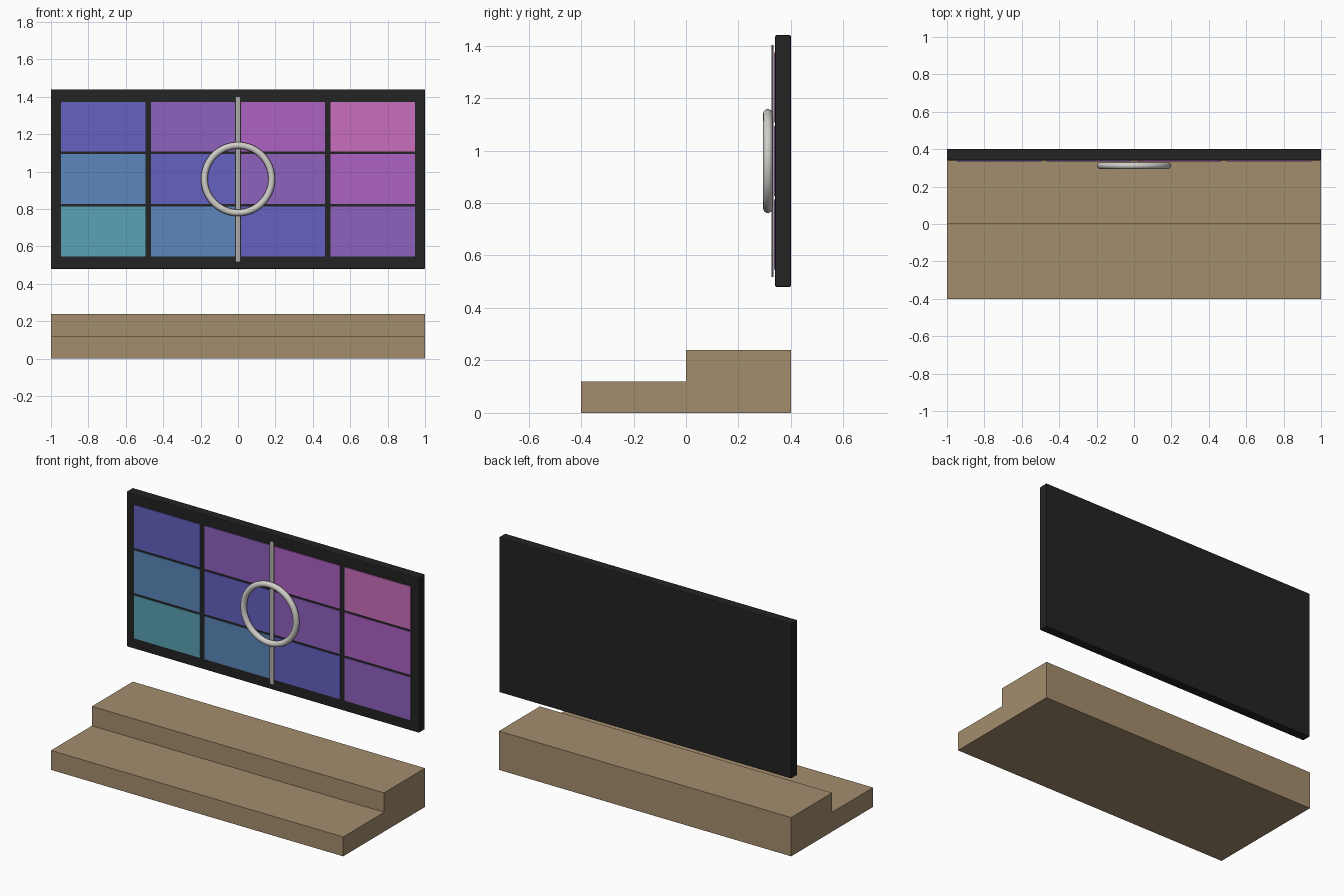
import bpy
import math

cube = bpy.data.objects.get("Cube")
if cube:
    bpy.data.objects.remove(cube, do_unlink=True)


def material(name, rgb):
    """Flat colour from 0-255 display values."""
    lin = [((c / 255 + 0.055) / 1.055) ** 2.4 for c in rgb] + [1.0]
    m = bpy.data.materials.new(name)
    m.use_nodes = True
    m.diffuse_color = lin
    bsdf = next(n for n in m.node_tree.nodes if n.type == 'BSDF_PRINCIPLED')
    bsdf.inputs["Base Color"].default_value = lin
    return m


def finish(name, mat, smooth=False):
    ob = bpy.context.object
    ob.name = name
    ob.data.materials.append(mat)
    bpy.ops.object.transform_apply(location=False, rotation=True, scale=True)
    if smooth:
        bpy.ops.object.shade_smooth_by_angle(angle=math.radians(40))
    return ob


def box(name, mat, centre, size):
    bpy.ops.mesh.primitive_cube_add(size=1, location=centre)
    bpy.context.object.scale = size
    return finish(name, mat)


wood = material("tan wood", (164, 141, 109))
black = material("charcoal black", (35, 35, 35))
silver = material("pale silver", (208, 206, 201))
grey = material("rod grey", (178, 176, 173))
tile_colours = [
    material("teal", (88, 162, 178)),
    material("blue", (91, 135, 188)),
    material("indigo", (101, 97, 192)),
    material("purple", (143, 98, 190)),
    material("magenta", (173, 98, 195)),
    material("pink", (202, 110, 189)),
]

# Two wooden steps
box("lower_step", wood, (0, -0.2, 0.06), (2, 0.4, 0.12))
box("upper_step", wood, (0, 0.2, 0.12), (2, 0.4, 0.24))

# Dark back panel with slightly softened edges
MID = 0.96
panel = box("back_panel", black, (0, 0.37, MID), (2, 0.06, 0.96))
bevel = panel.modifiers.new("soft_edges", 'BEVEL')
bevel.width = 0.005
bevel.segments = 2

# Raised tiles, coloured along the diagonals
for row in range(3):
    for col in range(4):
        centre = ((col - 1.5) * 0.48, 0.338, MID + (row - 1) * 0.28)
        box(f"tile_{row}_{col}", tile_colours[row + col], centre, (0.45, 0.006, 0.266))

# Slim flattened rod in front of the tiles
bpy.ops.mesh.primitive_cylinder_add(vertices=24, radius=0.014, depth=0.884,
                                    location=(0, 0.33, MID))
bpy.context.object.scale = (1, 0.25, 1)
finish("centre_rod", grey, smooth=True)

# Ring
bpy.ops.mesh.primitive_torus_add(major_radius=0.18, minor_radius=0.018,
                                 major_segments=64, minor_segments=16,
                                 location=(0, 0.312, MID),
                                 rotation=(math.pi / 2, 0, 0))
finish("ring", silver, smooth=True)
